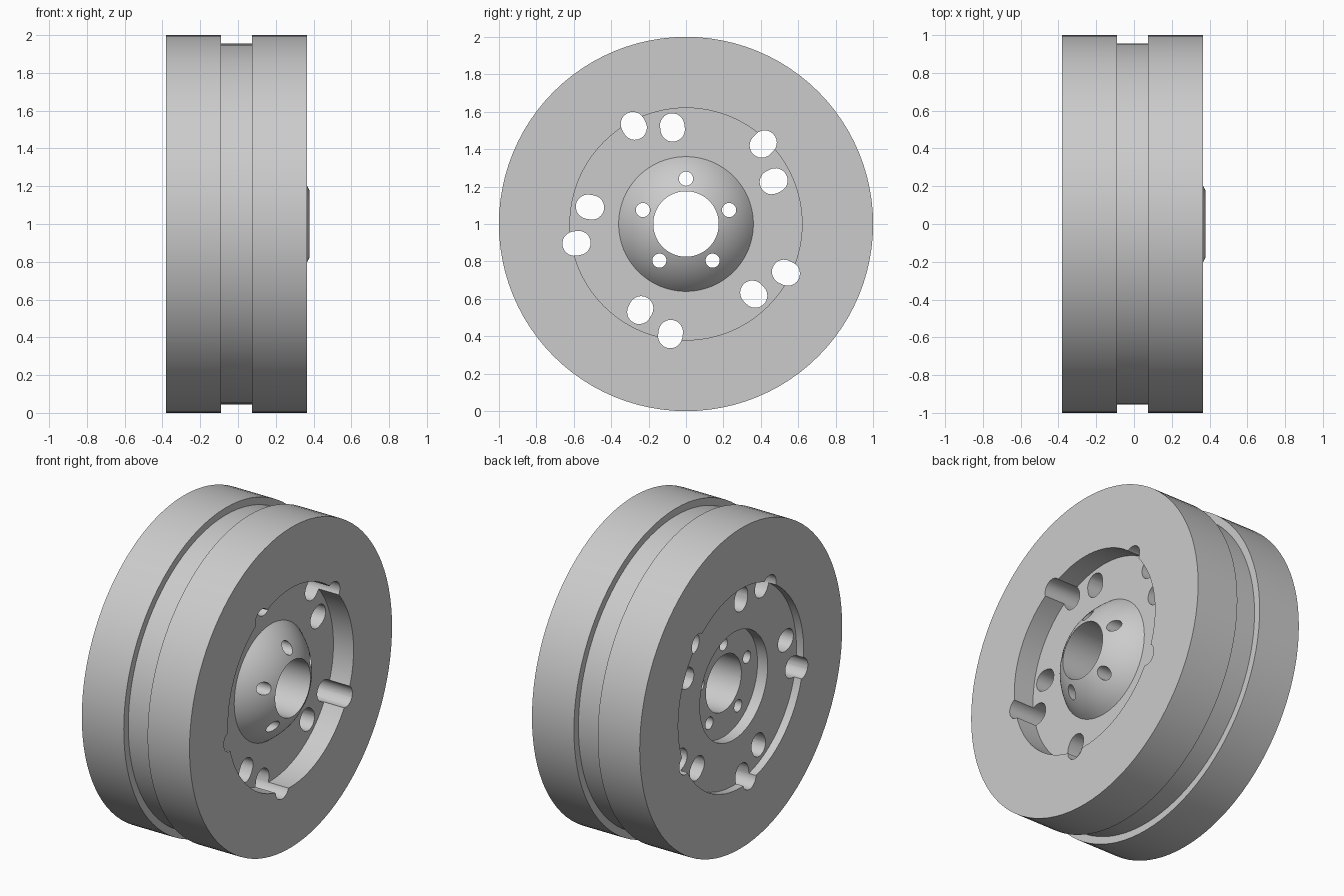
import bpy, bmesh
from math import sin, cos, pi, radians, sqrt
from mathutils import Vector, Matrix

cube = bpy.data.objects.get("Cube")
if cube:
    bpy.data.objects.remove(cube, do_unlink=True)

SEGMENTS = 96
CENTRE = Vector((0, 0, 1))

grey = bpy.data.materials.new("plain grey")
grey.use_nodes = True
colour = (0.6, 0.6, 0.6, 1)
grey.diffuse_color = colour
grey.node_tree.nodes["Principled BSDF"].inputs["Base Color"].default_value = colour


def make_object(name, bm):
    bmesh.ops.recalc_face_normals(bm, faces=bm.faces[:])
    mesh = bpy.data.meshes.new(name)
    bm.to_mesh(mesh)
    bm.free()
    mesh.materials.append(grey)
    obj = bpy.data.objects.new(name, mesh)
    bpy.context.collection.objects.link(obj)
    return obj


def add_slot(bm, distance, angle, radius, stretch, sides=24):
    """Round-ended prism along x, stretched away from the hub axis."""
    turn = Matrix.Rotation(angle, 4, 'X')
    ring = []
    for i in range(sides + 1 if stretch else sides):
        a = 2 * pi * i / sides - pi / 2
        if stretch and i > sides // 2:
            a -= 2 * pi / sides
        shift = stretch if (not stretch or i <= sides // 2) else -stretch
        ring.append((distance + shift + radius * cos(a), radius * sin(a)))
    if stretch:
        # Matching end point closes the second half circle
        ring.append((distance - stretch, -radius))
        ring = [p for i, p in enumerate(ring) if i == 0 or
                (Vector(p) - Vector(ring[i - 1])).length > 1e-5]
    verts = [bm.verts.new(CENTRE + turn @ Vector((-0.6, u, v))) for u, v in ring]
    face = bm.faces.new(verts)
    out = bmesh.ops.extrude_face_region(bm, geom=[face])["geom"]
    moved = [g for g in out if isinstance(g, bmesh.types.BMVert)]
    bmesh.ops.translate(bm, verts=moved, vec=(1.2, 0, 0))


# Wheel cross-section as (x, radius): outer tread with groove, recesses and dome
DOME_CENTRE, DOME_RADIUS = -0.02, 0.436
dome = []
for i in range(13):
    r = 0.36 + (0.175 - 0.36) * i / 12
    dome.append((DOME_CENTRE + sqrt(DOME_RADIUS ** 2 - r * r), r))

profile = [
    (-0.26, 0.175), (-0.26, 0.335), (-0.33, 0.335), (-0.33, 0.62),
    (-0.38, 0.62), (-0.38, 1), (-0.09, 1), (-0.09, 0.955),
    (0.075, 0.955), (0.075, 1), (0.365, 1), (0.365, 0.62), (dome[0][0], 0.62),
] + dome

bm = bmesh.new()
verts = [bm.verts.new(CENTRE + Vector((x, 0, r))) for x, r in profile]
edges = [bm.edges.new((v, verts[(i + 1) % len(verts)])) for i, v in enumerate(verts)]
bmesh.ops.spin(bm, geom=verts + edges, cent=CENTRE, axis=(1, 0, 0),
               angle=2 * pi, steps=SEGMENTS)
bmesh.ops.remove_doubles(bm, verts=bm.verts[:], dist=1e-4)
wheel = make_object("wheel", bm)

# Five bolt holes and five pairs of slots running right through
bm = bmesh.new()
for k in range(5):
    step = radians(72 * k)
    add_slot(bm, 0.242, radians(90) + step, 0.038, 0)
    add_slot(bm, 0.521, radians(98) + step, 0.065, 0.011)
    add_slot(bm, 0.594, radians(118) + step, 0.065, 0.011)
cutter = make_object("hole_cutter", bm)
cutter.hide_render = True

cut = wheel.modifiers.new("holes", 'BOOLEAN')
cut.operation = 'DIFFERENCE'
cut.solver = 'EXACT'
cut.object = cutter

bpy.ops.object.select_all(action='DESELECT')
wheel.select_set(True)
bpy.context.view_layer.objects.active = wheel
bpy.ops.object.modifier_apply(modifier=cut.name)
bpy.data.objects.remove(cutter, do_unlink=True)
bpy.ops.object.shade_smooth_by_angle(angle=radians(20))
